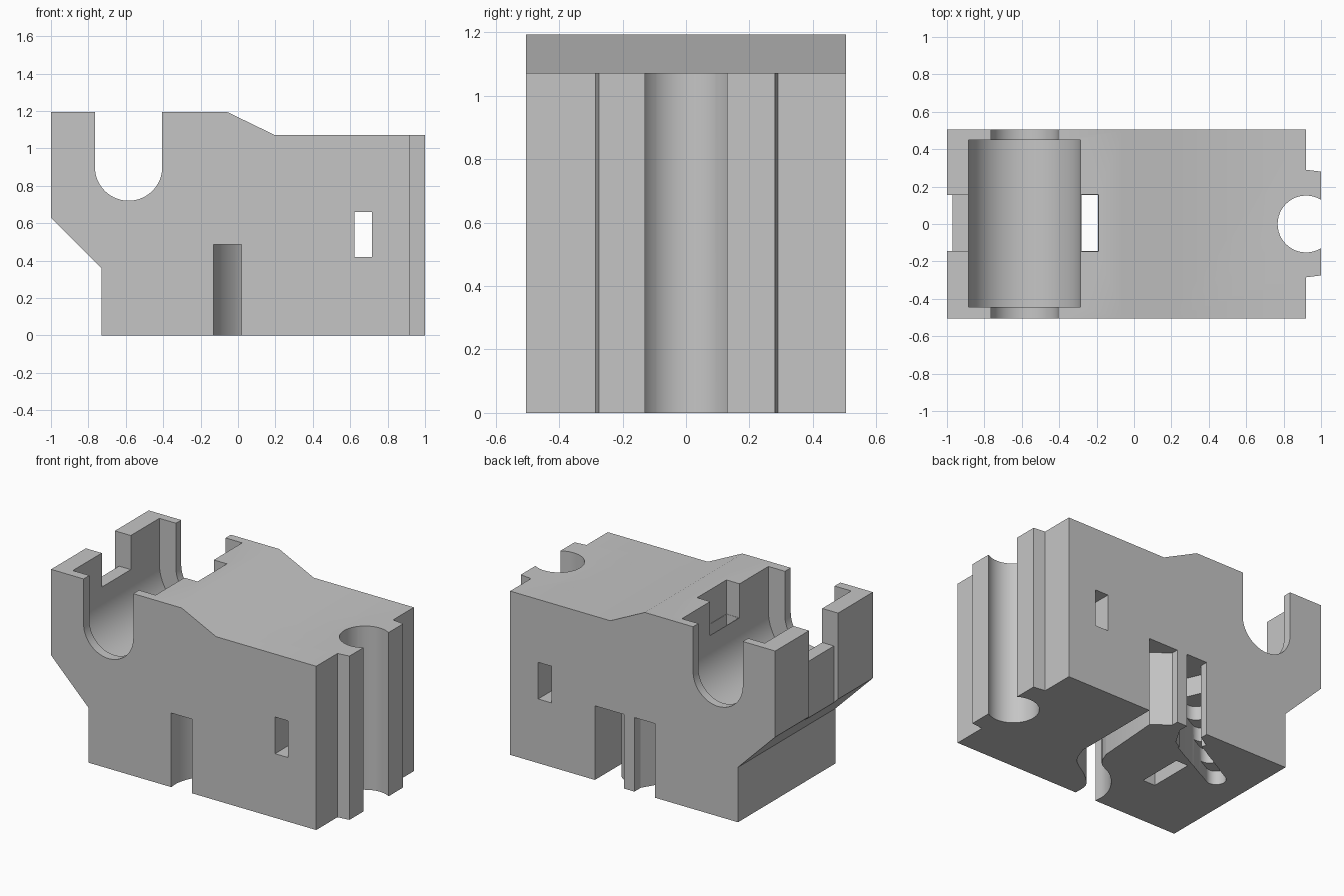
import bpy, bmesh, math
from mathutils import Vector

cube = bpy.data.objects.get("Cube")
if cube:
    bpy.data.objects.remove(cube, do_unlink=True)

grey = bpy.data.materials.new("plain_grey")
grey.use_nodes = True
grey.diffuse_color = (0.56, 0.56, 0.56, 1)
grey.node_tree.nodes["Principled BSDF"].inputs["Base Color"].default_value = (0.56, 0.56, 0.56, 1)


def prism(name, points, axis, lo, hi):
    """Extrude a 2D outline along y (points are x,z) or z (points are x,y)."""
    place = (lambda p, t: (p[0], t, p[1])) if axis == "y" else (lambda p, t: (p[0], p[1], t))
    bm = bmesh.new()
    face = bm.faces.new([bm.verts.new(place(p, lo)) for p in points])
    out = bmesh.ops.extrude_face_region(bm, geom=[face])
    moved = [g for g in out["geom"] if isinstance(g, bmesh.types.BMVert)]
    shift = Vector(place((0, 0), hi - lo))
    bmesh.ops.translate(bm, verts=moved, vec=shift)
    # Extruding keeps the first cap only when it has no neighbours, so close it if missing
    bmesh.ops.holes_fill(bm, edges=[e for e in bm.edges if e.is_boundary])
    bmesh.ops.recalc_face_normals(bm, faces=bm.faces)
    mesh = bpy.data.meshes.new(name)
    bm.to_mesh(mesh)
    bm.free()
    mesh.materials.append(grey)
    obj = bpy.data.objects.new(name, mesh)
    bpy.context.collection.objects.link(obj)
    return obj


def box(name, x0, x1, y0, y1, z0, z1):
    return prism(name, [(x0, y0), (x1, y0), (x1, y1), (x0, y1)], "z", z0, z1)


def arc(cx, cy, r, start, end, n):
    angles = [math.radians(start + (end - start) * i / n) for i in range(n + 1)]
    return [(cx + r * math.cos(a), cy + r * math.sin(a)) for a in angles]


def u_slot(name, r, y0, y1):
    """Round-bottomed trough open at the top."""
    cx, cz = -0.585, 0.9
    outline = arc(cx, cz, r, 180, 360, 40) + [(cx + r, 1.5), (cx - r, 1.5)]
    return prism(name, outline, "y", y0, y1)


def smooth_path(points, n=6):
    """Catmull-Rom curve through a few points."""
    pts = [Vector(p) for p in [points[0]] + points + [points[-1]]]
    result = []
    for a, b, c, d in zip(pts, pts[1:], pts[2:], pts[3:]):
        for i in range(n):
            t = i / n
            result.append(0.5 * (2 * b + (c - a) * t + (2 * a - 5 * b + 4 * c - d) * t * t
                                 + (3 * b - a - 3 * c + d) * t ** 3))
    return [tuple(p) for p in result] + [points[-1]]


# Main block with sloped shoulder and chamfered overhang
side = [(-0.73, 0), (0.92, 0), (0.92, 1.072), (0.195, 1.072), (-0.055, 1.193),
        (-1, 1.193), (-1, 0.63), (-0.73, 0.36)]
body = prism("body_block", side, "y", -0.505, 0.505)

# Tapered tongue on the end
tongue = prism("end_tongue", [(0.8, -0.285), (0.92, -0.285), (1, -0.275), (1, 0.28),
                              (0.92, 0.29), (0.8, 0.29)], "z", 0, 1.072)


def combine(tool, operation):
    tool.hide_render = True
    mod = body.modifiers.new(tool.name, "BOOLEAN")
    mod.operation = operation
    mod.solver = "EXACT"
    mod.object = tool
    bpy.context.view_layer.objects.active = body
    bpy.ops.object.modifier_apply(modifier=mod.name)
    bpy.data.objects.remove(tool, do_unlink=True)


combine(tongue, "UNION")

# Cross trough, its wider pocket and the vertical bore in the tongue
cutters = [
    u_slot("shaft_trough", 0.18, -0.7, 0.7),
    u_slot("bearing_pocket", 0.3, -0.445, 0.45),
    prism("vertical_bore", arc(0.92, 0, 0.152, 0, 352.5, 47), "z", -0.2, 1.4),
    # Notches and vertical shaft beside the pocket
    box("outer_recess", -1.2, -0.97, -0.145, 0.155, 0, 1.4),
    box("pocket_notch", -1.2, -0.6, -0.145, 0.155, 0.97, 1.4),
    box("shaft_opening", -0.5, -0.19, -0.147, 0.157, 0.97, 1.4),
    box("vertical_slot", -0.28, -0.192, -0.145, 0.155, -0.2, 1.1),
    # Side window
    box("side_window", 0.622, 0.717, -0.7, 0.7, 0.42, 0.66),
]

# Winding channel in the underside, from the front slot to the wide back slot
outer_wall = smooth_path([(0.02, -0.505), (0.03, -0.4), (0.12, -0.31), (0.25, -0.22), (0.306, -0.1)])
inner_wall = smooth_path([(0.17, -0.05), (0.12, -0.15), (0, -0.22), (-0.09, -0.32), (-0.13, -0.42),
                          (-0.13, -0.505)])
channel = [(0.02, -0.7)] + outer_wall + [(0.306, 0.7), (0.094, 0.7), (0.094, 0.46),
                                         (0.2, 0.38)] + inner_wall + [(-0.13, -0.7)]
cutters.append(prism("winding_channel", channel, "z", -0.2, 0.485))

# Second back slot, turning into a diagonal channel whose roof drops in steps
cutters.append(prism("back_slot", [(0.02, 0.7), (-0.13, 0.7), (-0.13, 0.455), (-0.21, 0.405),
                                   (-0.15, 0.265), (-0.05, 0.32), (0.02, 0.44)], "z", -0.2, 0.485))
start, end = Vector((-0.14, 0.334)), Vector((-0.51, 0.137))
along = (end - start).normalized()
heading = math.degrees(math.atan2(along.y, along.x))
steps = 4
for i in range(steps):
    # Taller steps are shorter and a hair wider, so that no walls coincide
    half = 0.06 + 0.002 * i
    across = Vector((-along.y, along.x)) * half
    tail_end = start - along * 0.004 * i
    tip = start + (end - start) * (steps - i) / steps
    nose = arc(tip.x, tip.y, half, heading - 90, heading + 90, 12)
    tail = [tuple(tail_end + across), tuple(tail_end - across)]
    cutters.append(prism("stepped_channel", nose + tail, "z", -0.2, 0.09 * (i + 1)))

for cutter in cutters:
    combine(cutter, "DIFFERENCE")

# Smooth the bores while keeping hard edges
bpy.ops.object.select_all(action="DESELECT")
body.select_set(True)
bpy.context.view_layer.objects.active = body
bpy.ops.object.shade_smooth_by_angle(angle=math.radians(30))
